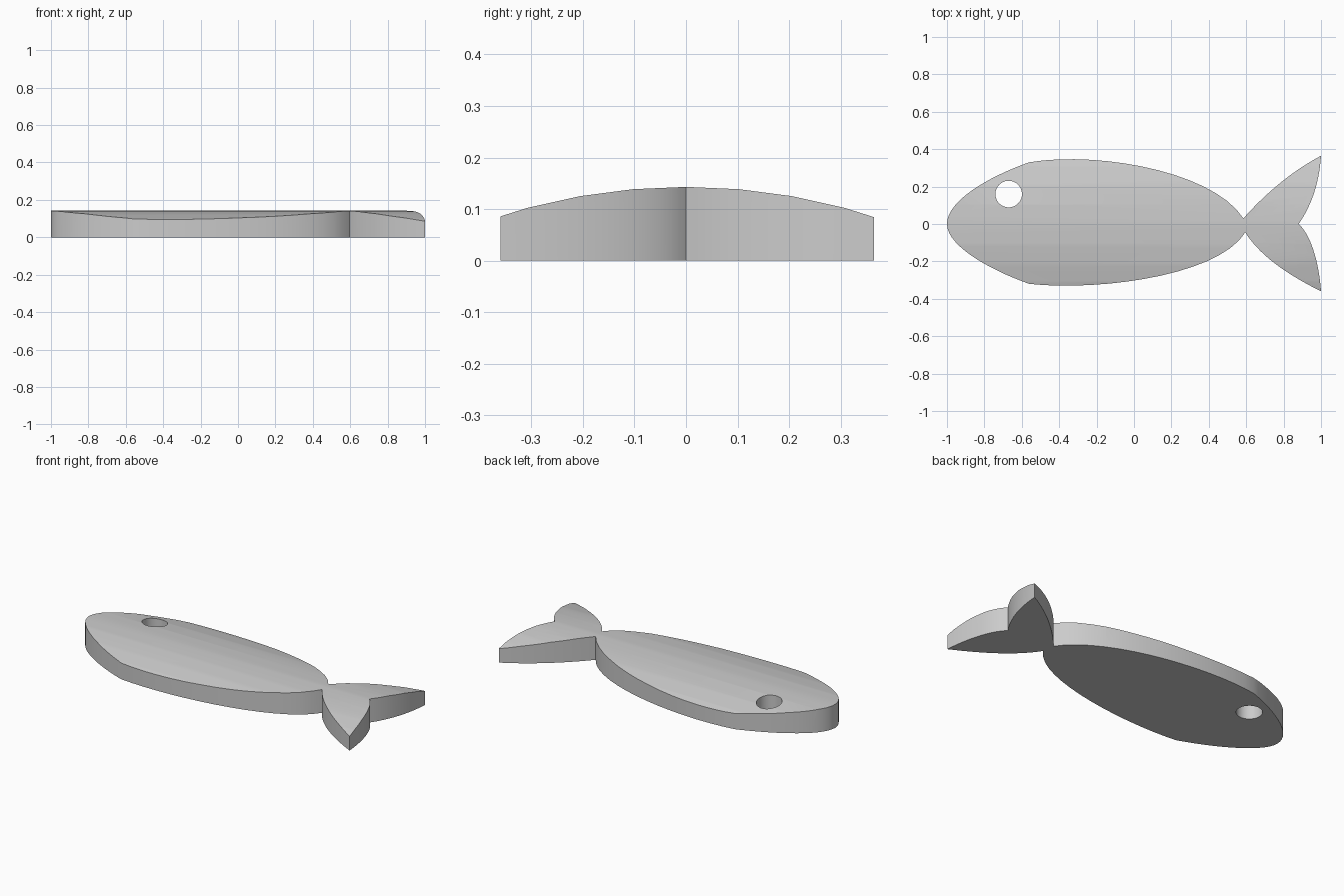
import bpy, bmesh, math
from mathutils import Vector
from mathutils.geometry import interpolate_bezier

cube = bpy.data.objects.get("Cube")
if cube:
    bpy.data.objects.remove(cube, do_unlink=True)

grey = bpy.data.materials.new("light_grey")
grey.use_nodes = True
colour = (0.6, 0.6, 0.6, 1)
grey.diffuse_color = colour
grey.node_tree.nodes["Principled BSDF"].inputs["Base Color"].default_value = colour


def prism(name, points, offset):
    """Solid made by sweeping a closed flat profile along an offset."""
    bm = bmesh.new()
    face = bm.faces.new([bm.verts.new(p) for p in points])
    new = bmesh.ops.extrude_face_region(bm, geom=[face])["geom"]
    moved = [v for v in new if isinstance(v, bmesh.types.BMVert)]
    bmesh.ops.translate(bm, verts=moved, vec=offset)
    bmesh.ops.recalc_face_normals(bm, faces=bm.faces)
    mesh = bpy.data.meshes.new(name)
    bm.to_mesh(mesh)
    bm.free()
    mesh.materials.append(grey)
    obj = bpy.data.objects.new(name, mesh)
    bpy.context.collection.objects.link(obj)
    return obj


def cut(obj, helper, operation):
    """Apply a boolean, then discard the helper."""
    helper.hide_render = True
    mod = obj.modifiers.new(operation.title(), "BOOLEAN")
    mod.operation, mod.solver, mod.object = operation, "EXACT", helper
    bpy.ops.object.select_all(action="DESELECT")
    bpy.context.view_layer.objects.active = obj
    obj.select_set(True)
    bpy.ops.object.modifier_apply(modifier=mod.name)
    bpy.data.objects.remove(helper, do_unlink=True)


# Fish outline: back, tail and belly as chained curves
curves = [
    [(-1, 0), (-1, .13), (-.76, .26), (-.56, .33)],
    [(-.56, .33), (-.2, .39), (.42, .285), (.585, .03)],
    [(.585, .03), (.7, .16), (.84, .28), (1, .365)],
    [(1, .365), (.99, .22), (.95, .1), (.88, 0)],
    [(.88, 0), (.95, -.06), (.99, -.22), (1, -.36)],
    [(1, -.36), (.84, -.28), (.68, -.18), (.595, -.045)],
    [(.595, -.045), (.45, -.28), (-.2, -.36), (-.56, -.32)],
    [(-.56, -.32), (-.76, -.25), (-1, -.12), (-1, 0)],
]
outline = []
for curve in curves:
    outline += interpolate_bezier(*[Vector((x, y, 0)) for x, y in curve], 16)[:-1]
fish = prism("fish_body", outline, (0, 0, 0.3))

# Gently domed top, curved across the width
radius, height = 1.185, 0.143
arc = []
for k in range(-5, 6):
    a = math.radians(5 * k)
    arc.append((-1.2, radius * math.sin(a), height - radius * (1 - math.cos(a))))
arc += [(-1.2, 0.6, -0.2), (-1.2, -0.6, -0.2)]
cut(fish, prism("dome_helper", arc, (2.4, 0, 0)), "INTERSECT")

# Round eye hole right through
ring = [(-0.67 + 0.071 * math.cos(i * math.tau / 48),
         0.16 + 0.071 * math.sin(i * math.tau / 48), -0.1) for i in range(48)]
cut(fish, prism("eye_helper", ring, (0, 0, 0.5)), "DIFFERENCE")

bpy.ops.object.shade_smooth_by_angle(angle=math.radians(30))
